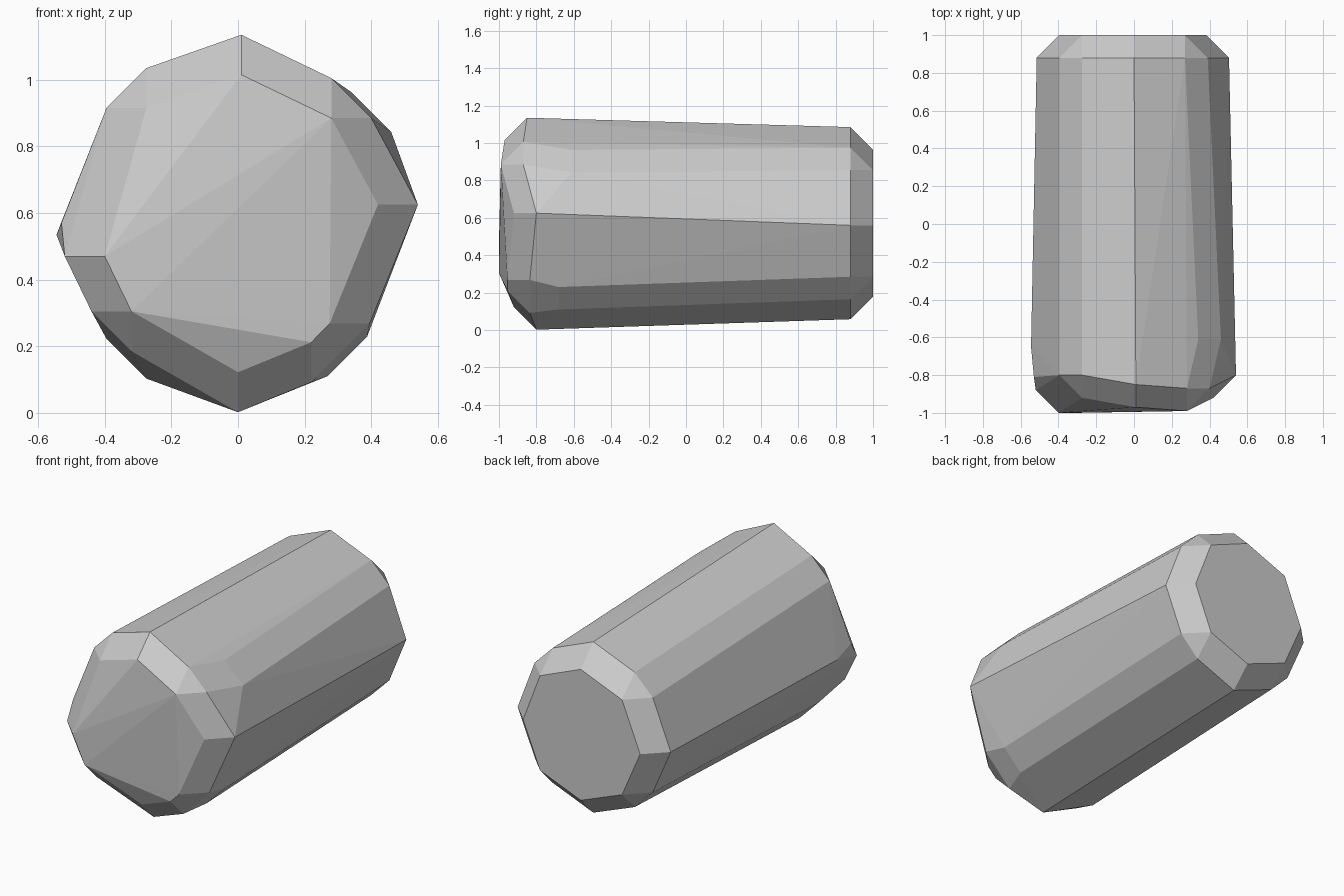
import bpy, bmesh
from mathutils import Vector

if "Cube" in bpy.data.objects:
    bpy.data.objects.remove(bpy.data.objects["Cube"])

BEVEL = 0.12  # chamfer width around the inner core


def chamfered_hull(name, core):
    """Convex faceted solid: every core point swells by BEVEL along each axis."""
    bm = bmesh.new()
    for point in core:
        for axis in range(3):
            for sign in (-1, 1):
                p = Vector(point)
                p[axis] += sign * BEVEL
                bm.verts.new(p)
    res = bmesh.ops.convex_hull(bm, input=bm.verts[:])
    junk = {v for key in ("geom_interior", "geom_unused") for v in res[key]
            if isinstance(v, bmesh.types.BMVert)}
    bmesh.ops.delete(bm, geom=list(junk), context='VERTS')
    bmesh.ops.dissolve_limit(bm, angle_limit=0.01, verts=bm.verts[:], edges=bm.edges[:])
    bmesh.ops.recalc_face_normals(bm, faces=bm.faces[:])
    mesh = bpy.data.meshes.new(name)
    bm.to_mesh(mesh)
    bm.free()
    obj = bpy.data.objects.new(name, mesh)
    bpy.context.collection.objects.link(obj)
    return obj


# regular back end: octagon section
back_section = [(0, 0.965), (0.27, 0.855), (0.383, 0.56), (0.27, 0.285),
                (0, 0.178), (-0.275, 0.285), (-0.395, 0.56), (-0.275, 0.855)]
core = [(x, 0.88, z) for x, z in back_section]

# rough, worn front end
core += [(0.01, -0.85, 1.015), (0.28, -0.87, 0.885), (0.42, -0.80, 0.625),
         (0.275, -0.835, 0.268), (0.22, -0.835, 0.212), (0, -0.80, 0.122),
         (-0.32, -0.88, 0.305), (-0.40, -0.88, 0.47), (-0.275, -0.80, 0.915),
         (-0.41, -0.81, 0.57)]

# slight bulges behind the front rim
core += [(0.34, -0.61, 0.843), (0.268, -0.68, 0.23),
         (-0.425, -0.65, 0.535), (-0.275, -0.69, 0.223)]

chamfered_hull("log_body", core)
